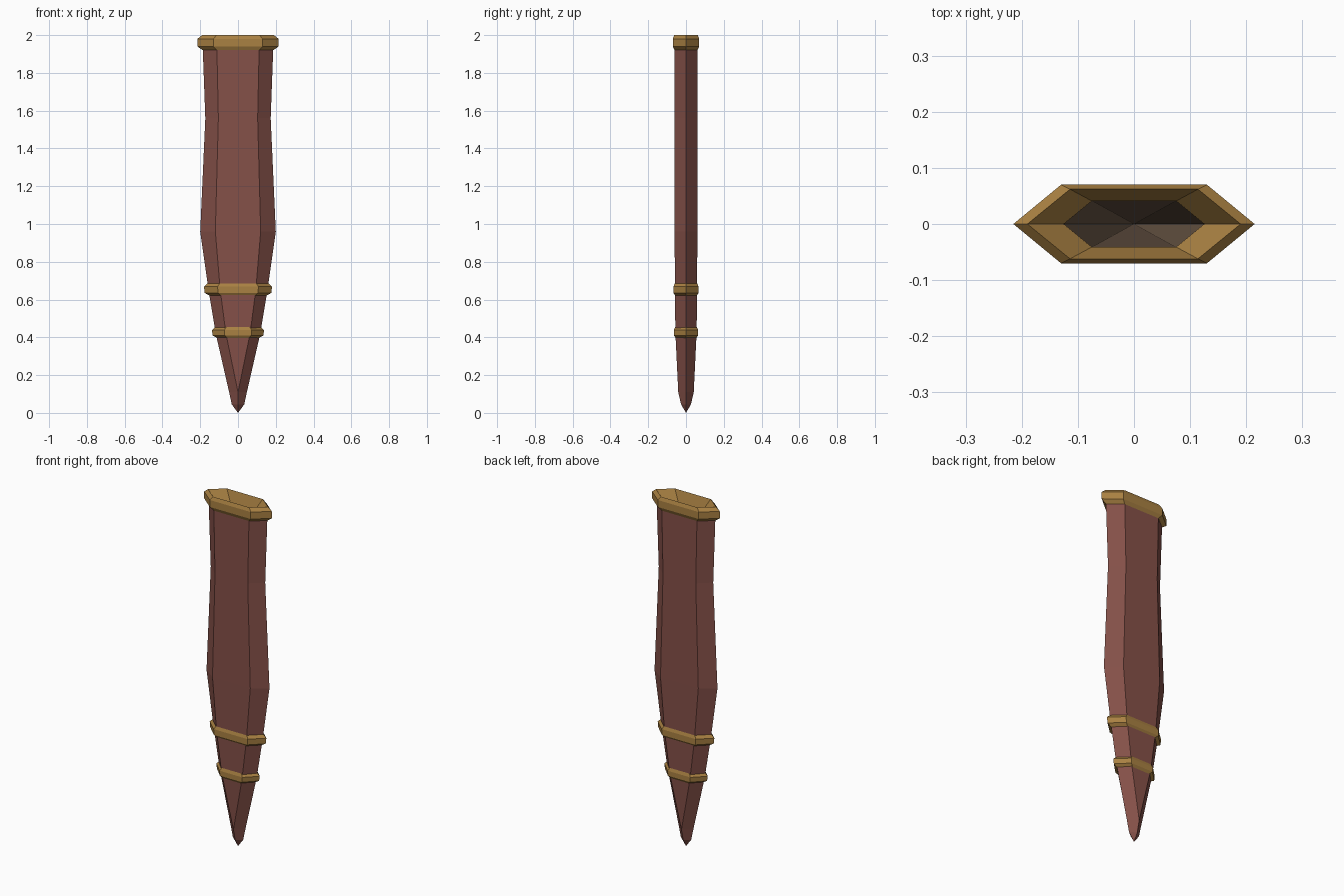
import bpy, bmesh

if "Cube" in bpy.data.objects:
    bpy.data.objects.remove(bpy.data.objects["Cube"])


def material(name, rgb):
    m = bpy.data.materials.new(name)
    m.diffuse_color = (*rgb, 1)
    m.use_nodes = True
    m.node_tree.nodes["Principled BSDF"].inputs["Base Color"].default_value = m.diffuse_color
    return m


LEATHER = material("red brown leather", (0.235, 0.082, 0.066))
GOLD = material("aged gold", (0.40, 0.22, 0.055))
LINING = material("dark lining", (0.155, 0.102, 0.066))


def loft(name, rings, mat, closed=False):
    """Skin flat six-sided rings given as (z, half width, facet half width, half depth)."""
    bm = bmesh.new()
    loops = []
    for z, a, b, c in rings:
        pts = [(a, 0), (b, c), (-b, c), (-a, 0), (-b, -c), (b, -c)]
        loops.append([bm.verts.new((x, y, z)) for x, y in pts])
    pairs = list(zip(loops, loops[1:]))
    if closed:
        pairs.append((loops[-1], loops[0]))
    for lo, hi in pairs:
        for i in range(6):
            j = (i + 1) % 6
            bm.faces.new((lo[i], lo[j], hi[j], hi[i]))
    # weld collapsed points at the tips
    bmesh.ops.remove_doubles(bm, verts=bm.verts, dist=0.0005)
    me = bpy.data.meshes.new(name)
    bm.to_mesh(me)
    bm.free()
    me.materials.append(mat)
    ob = bpy.data.objects.new(name, me)
    bpy.context.collection.objects.link(ob)
    return ob


# Tapered sheath body, from the pointed tip up to the collar
loft("sheath_body", [
    (0.00, 0, 0, 0),
    (0.045, 0.033, 0, 0.026),
    (0.11, 0.047, 0, 0.041),
    (0.42, 0.118, 0.064, 0.056),
    (0.65, 0.156, 0.094, 0.059),
    (0.96, 0.20, 0.12, 0.06),
    (1.56, 0.173, 0.104, 0.06),
    (1.94, 0.187, 0.112, 0.06)], LEATHER)

# Mouth collar: bevelled outside, funnel inside
loft("mouth_collar", [
    (1.92, 0.187, 0.112, 0.06),
    (1.94, 0.215, 0.13, 0.07),
    (1.98, 0.215, 0.13, 0.07),
    (2.00, 0.19, 0.114, 0.062),
    (1.93, 0.125, 0.075, 0.041)], GOLD, closed=True)

# Inner lining narrowing down into the sheath
loft("inner_lining", [
    (1.935, 0.127, 0.076, 0.042),
    (0.30, 0, 0, 0)], LINING)


# Decorative bevelled bands around the lower body
def band(name, z0, z1, a, b, c):
    loft(name, [
        (z0, a - 0.03, b - 0.018, c - 0.010),
        (z0 + 0.015, a - 0.004, b - 0.002, c),
        (z1 - 0.017, a, b, c),
        (z1, a - 0.018, b - 0.01, c - 0.006)], GOLD, closed=True)


band("upper_band", 0.62, 0.685, 0.18, 0.108, 0.066)
band("lower_band", 0.395, 0.455, 0.138, 0.072, 0.064)
